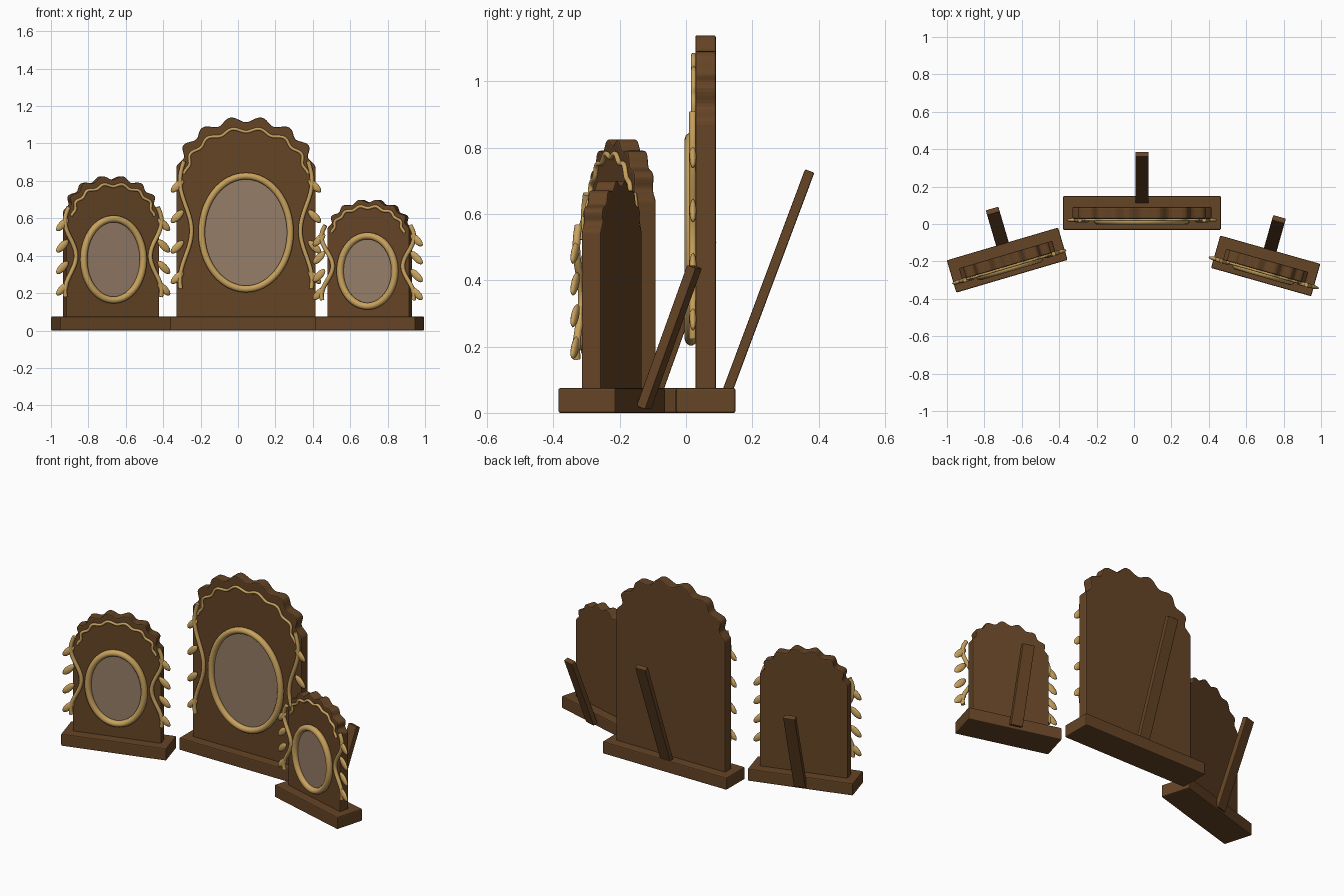
import bpy, bmesh, math
from mathutils import Matrix, Vector

if "Cube" in bpy.data.objects:
    bpy.data.objects.remove(bpy.data.objects["Cube"])


def material(name, rgb):
    m = bpy.data.materials.new(name)
    m.diffuse_color = (*rgb, 1)
    m.use_nodes = True
    m.node_tree.nodes["Principled BSDF"].inputs["Base Color"].default_value = m.diffuse_color
    return m


WOOD = material("brown_wood", (0.13, 0.058, 0.019))
GOLD = material("antique_gold", (0.58, 0.36, 0.11))
GLASS = material("taupe_portrait", (0.30, 0.205, 0.135))


def finish(name, mesh, mat, place, bevel=0.0, smooth=False):
    """Make the object, put it at its frame's place, bevel and shade it."""
    ob = bpy.data.objects.new(name, mesh)
    bpy.context.collection.objects.link(ob)
    mesh.materials.clear()
    mesh.materials.append(mat)
    ob.matrix_world = place
    if bevel:
        mod = ob.modifiers.new("soft_edges", 'BEVEL')
        mod.width, mod.segments = bevel, 2
        mod.limit_method, mod.angle_limit = 'ANGLE', math.radians(40)
    if smooth:
        for p in mesh.polygons:
            p.use_smooth = True
    return ob


def box(name, size, place, local, bevel=0.006):
    bm = bmesh.new()
    bmesh.ops.create_cube(bm, size=1, matrix=local @ Matrix.Diagonal((*size, 1)))
    mesh = bpy.data.meshes.new(name)
    bm.to_mesh(mesh)
    bm.free()
    finish(name, mesh, WOOD, place, bevel)


def plate(name, pts, y0, y1, mat, place, bevel=0.0):
    """Flat xz outline extruded from y0 back to y1."""
    bm = bmesh.new()
    face = bm.faces.new([bm.verts.new((x, y0, z)) for x, z in pts])
    out = bmesh.ops.extrude_face_region(bm, geom=[face])
    moved = [g for g in out["geom"] if isinstance(g, bmesh.types.BMVert)]
    bmesh.ops.translate(bm, vec=(0, y1 - y0, 0), verts=moved)
    bmesh.ops.recalc_face_normals(bm, faces=bm.faces)
    mesh = bpy.data.meshes.new(name)
    bm.to_mesh(mesh)
    bm.free()
    finish(name, mesh, mat, place, bevel)


def tube(name, pts, y, radius, place, closed=False):
    """Round gold moulding along an xz path."""
    cu = bpy.data.curves.new(name, 'CURVE')
    cu.dimensions = '3D'
    cu.bevel_depth, cu.bevel_resolution, cu.use_fill_caps = radius, 3, True
    sp = cu.splines.new('POLY')
    sp.points.add(len(pts) - 1)
    for p, (x, z) in zip(sp.points, pts):
        p.co = (x, y, z, 1)
    sp.use_cyclic_u = closed
    tmp = bpy.data.objects.new(name + "_path", cu)
    bpy.context.collection.objects.link(tmp)
    bpy.context.view_layer.update()
    dg = bpy.context.evaluated_depsgraph_get()
    mesh = bpy.data.meshes.new_from_object(tmp.evaluated_get(dg))
    bpy.data.objects.remove(tmp)
    finish(name, mesh, GOLD, place, smooth=True)


def arch(half_w, rise, spring, amp, steps):
    """Scalloped half-ellipse from left to right."""
    pts = []
    for i in range(steps + 1):
        t = math.radians(-90 + 180 * i / steps)
        k = -amp * math.cos(14 * t)
        pts.append(((half_w + k) * math.sin(t), spring + (rise + k) * math.cos(t)))
    return pts


def ellipse(rx, rz, cz, n=64):
    return [(rx * math.cos(2 * math.pi * i / n), cz + rz * math.sin(2 * math.pi * i / n))
            for i in range(n)]


def leaf(name, x, z, side, place):
    """Flattened pointed leaf, tip outward and down."""
    bm = bmesh.new()
    bmesh.ops.create_uvsphere(bm, u_segments=12, v_segments=8, radius=1)
    bmesh.ops.transform(bm, verts=bm.verts, matrix=(
        Matrix.Translation((x, -0.038, z))
        @ Matrix.Rotation(side * math.radians(45), 4, 'Y')
        @ Matrix.Diagonal((0.046, 0.011, 0.02, 1))
        if side > 0 else
        Matrix.Translation((x, -0.038, z))
        @ Matrix.Rotation(math.radians(-45), 4, 'Y')
        @ Matrix.Diagonal((0.046, 0.011, 0.02, 1))))
    mesh = bpy.data.meshes.new(name)
    bm.to_mesh(mesh)
    bm.free()
    finish(name, mesh, GOLD, place, smooth=True)


BASE = 0.075


def frame(tag, loc, angle, w, h, ring, ring_z, vine_x, leg_z, leg_len):
    place = Matrix.Translation((*loc, 0)) @ Matrix.Rotation(math.radians(angle), 4, 'Z')

    # plinth
    box(tag + "_base", (w + 0.10, 0.18, BASE), place, Matrix.Translation((0, 0, BASE / 2)))

    # scalloped back panel
    amp = 0.015 * h
    top = arch(w / 2 - amp, 0.244 * h, BASE + 0.746 * h, amp, 84)
    plate(tag + "_panel", [(-w / 2, BASE - 0.01)] + top + [(w / 2, BASE - 0.01)],
          -0.031, 0.031, WOOD, place, 0.006)

    # oval portrait and its ring
    rx, rz = ring
    plate(tag + "_portrait", ellipse(rx, rz, ring_z), -0.037, -0.029, GLASS, place)
    tube(tag + "_oval_ring", ellipse(rx, rz, ring_z), -0.044, 0.019, place, True)

    # thin wavy trim following the arch
    tube(tag + "_arch_trim", arch(0.43 * w, 0.222 * h, BASE + 0.715 * h, 0.010 * h, 112),
         -0.036, 0.008, place)

    # side vines with leaves
    for side, word in ((-1, "left"), (1, "right")):
        pts = []
        for i in range(41):
            f = 0.78 - 0.64 * i / 40
            x = vine_x - 0.031 * math.cos(2 * math.pi * (f - 0.43) / 0.5)
            pts.append((side * x, BASE + f * h))
        tube(f"{tag}_{word}_vine", pts, -0.038, 0.012, place)
        for i in range(4):
            leaf(f"{tag}_{word}_leaf_{i + 1}", side * (vine_x + 0.045),
                 BASE + (0.655 - 0.153 * i) * h, side, place)

    # rear strut leaning outward
    local = Matrix.Translation((0, 0.18, leg_z)) @ Matrix.Rotation(math.radians(-20.5), 4, 'X')
    box(tag + "_rear_strut", (0.07, 0.03, leg_len), place, local, 0.004)


frame("centre", (0.0425, 0.059), 0, 0.745, 1.065, (0.237, 0.302), 0.524, 0.322, 0.371, 0.765)
frame("left", (-0.678, -0.193), 16.4, 0.52, 0.75, (0.166, 0.217), 0.38, 0.238, 0.268, 0.54)
frame("right", (0.704, -0.224), -15.8, 0.456, 0.625, (0.152, 0.188), 0.318, 0.226, 0.228, 0.455)
